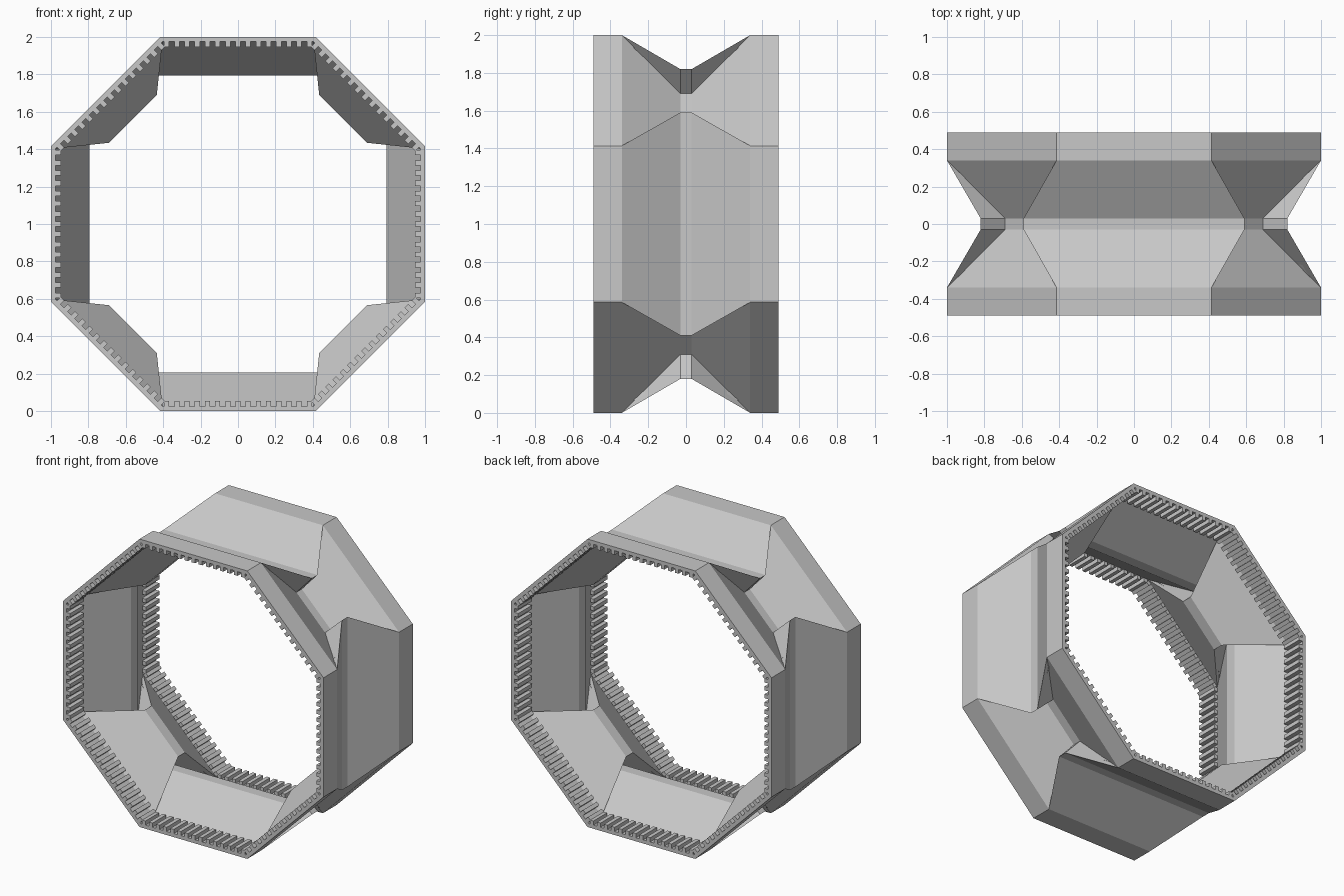
import bpy, bmesh, math
from mathutils import Vector, Matrix

cube = bpy.data.objects.get("Cube")
if cube:
    bpy.data.objects.remove(cube, do_unlink=True)

grey = bpy.data.materials.new("matte grey")
grey.use_nodes = True
grey.diffuse_color = (0.58, 0.58, 0.58, 1)
bsdf = grey.node_tree.nodes["Principled BSDF"]
bsdf.inputs["Base Color"].default_value = grey.diffuse_color
bsdf.inputs["Roughness"].default_value = 0.8

TAN = math.tan(math.pi / 8)
WALL = 0.025
HALF_DEPTH, BEND, WAIST = 0.49, 0.34, 0.03
SHIFT = 0.007          # inner skin bends slightly further out


def finish(bm, name):
    bmesh.ops.recalc_face_normals(bm, faces=bm.faces)
    mesh = bpy.data.meshes.new(name)
    bm.to_mesh(mesh)
    bm.free()
    mesh.materials.append(grey)
    obj = bpy.data.objects.new(name, mesh)
    bpy.context.collection.objects.link(obj)
    return obj


def ring(bm, y, wide, narrow):
    """Sixteen points: wide and narrow panels alternate, each (apothem, half length)."""
    verts = []
    for k in range(8):
        apothem, half = narrow if k % 2 else wide
        a = k * math.pi / 4
        out = Vector((math.cos(a), 0, math.sin(a)))
        along = Vector((-math.sin(a), 0, math.cos(a)))
        for side in (-1, 1):
            verts.append(bm.verts.new(out * apothem + along * half * side + Vector((0, y, 1))))
    return verts


def octagon(r):
    return (r, r * TAN), (r, r * TAN)


# Folded octagonal shell: outer skin front to back, inner skin back to front
outer_rim, inner_rim = octagon(1), octagon(1 - WALL)
outer_waist = ((0.82, 0.59), (0.82, 0.156))
inner_waist = ((0.795, 0.53), (0.795, 0.181))
outer = [(HALF_DEPTH, outer_rim), (BEND, outer_rim), (WAIST, outer_waist)]
inner = [(HALF_DEPTH, inner_rim), (BEND + SHIFT, inner_rim), (WAIST + SHIFT, inner_waist)]
profile = [(-y, s) for y, s in outer] + outer[::-1]
profile += inner + [(-y, s) for y, s in inner[::-1]]

bm = bmesh.new()
rings = [ring(bm, y, *shape) for y, shape in profile]
for i, r0 in enumerate(rings):
    r1 = rings[(i + 1) % len(rings)]
    for j in range(16):
        n = (j + 1) % 16
        bm.faces.new((r0[j], r0[n], r1[n], r1[j]))
bmesh.ops.remove_doubles(bm, verts=bm.verts, dist=1e-4)
finish(bm, "folded_shell")

# Rows of grip teeth inside both rims
COUNT, PITCH, TOOTH = 15, 0.0545, 0.027
length = HALF_DEPTH - BEND
for label, sign in (("front", -1), ("back", 1)):
    bm = bmesh.new()
    for k in range(8):
        turn = Matrix.Translation((0, 0, 1)) @ Matrix.Rotation(k * math.pi / 4, 4, 'Y')
        for i in range(COUNT):
            place = Matrix.Translation(((i - (COUNT - 1) / 2) * PITCH,
                                        sign * (HALF_DEPTH - length / 2), 0.961))
            size = Matrix.Diagonal((TOOTH, length, 0.03, 1))
            bmesh.ops.create_cube(bm, size=1, matrix=turn @ place @ size)
    finish(bm, label + "_rim_teeth")
